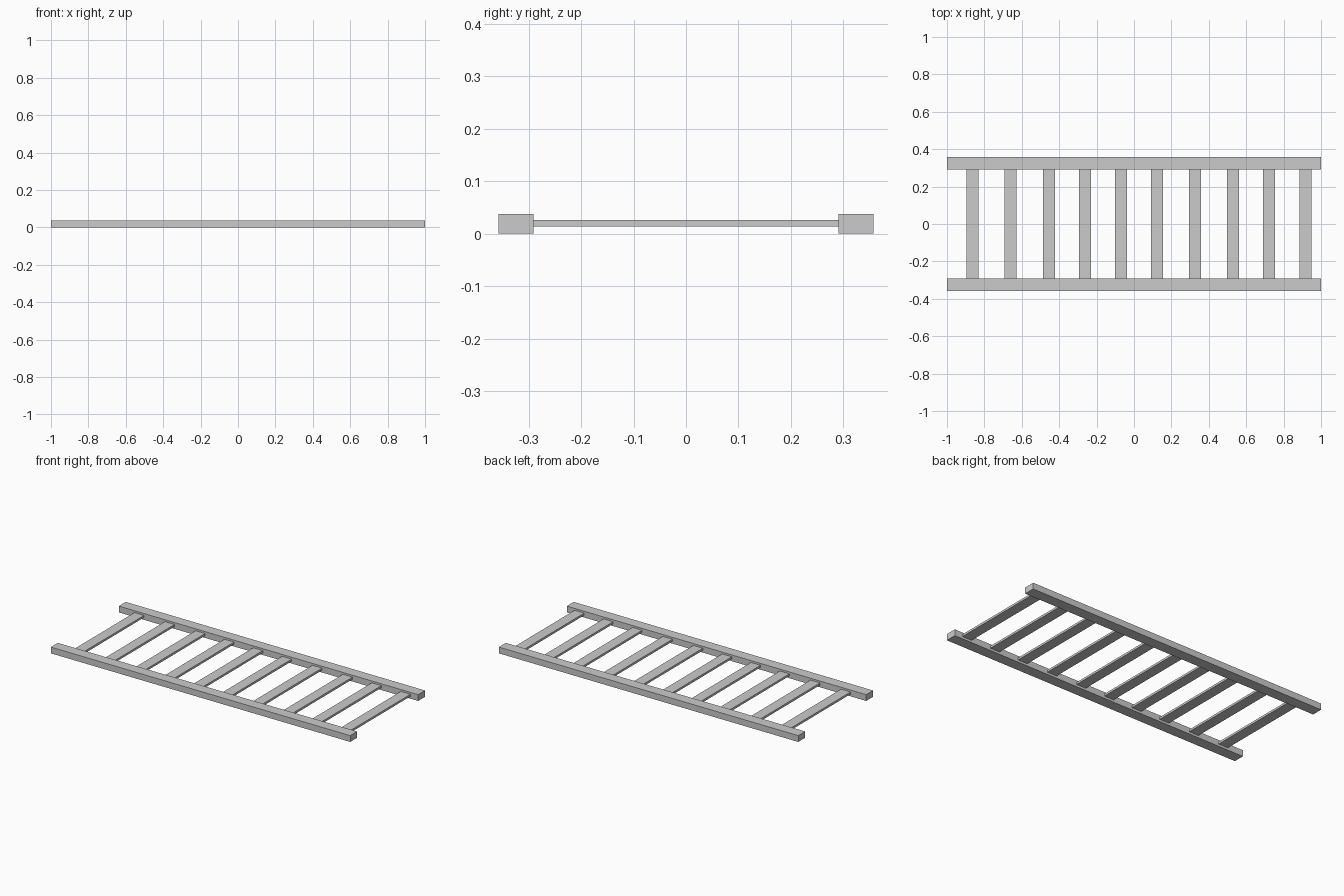
import bpy

if "Cube" in bpy.data.objects:
    bpy.data.objects.remove(bpy.data.objects["Cube"])


def box(name, center, size):
    bpy.ops.mesh.primitive_cube_add(size=1, location=center)
    obj = bpy.context.object
    obj.name = name
    obj.scale = size
    bpy.ops.object.transform_apply(location=False, rotation=False, scale=True)
    return obj


RAIL_H = 0.038
RAIL_IN, RAIL_OUT = 0.291, 0.357

# Two long side rails
for side, name in ((-1, "front_rail"), (1, "back_rail")):
    box(name, (0, side * (RAIL_IN + RAIL_OUT) / 2, RAIL_H / 2),
        (2.0, RAIL_OUT - RAIL_IN, RAIL_H))

# Flat rungs between the rails, slightly uneven spacing
rung_x = [-0.864, -0.66, -0.455, -0.262, -0.07,
          0.123, 0.326, 0.529, 0.722, 0.916]
for i, x in enumerate(rung_x, 1):
    box(f"rung_{i}", (x, 0, 0.02), (0.064, 2 * RAIL_IN, 0.013))
